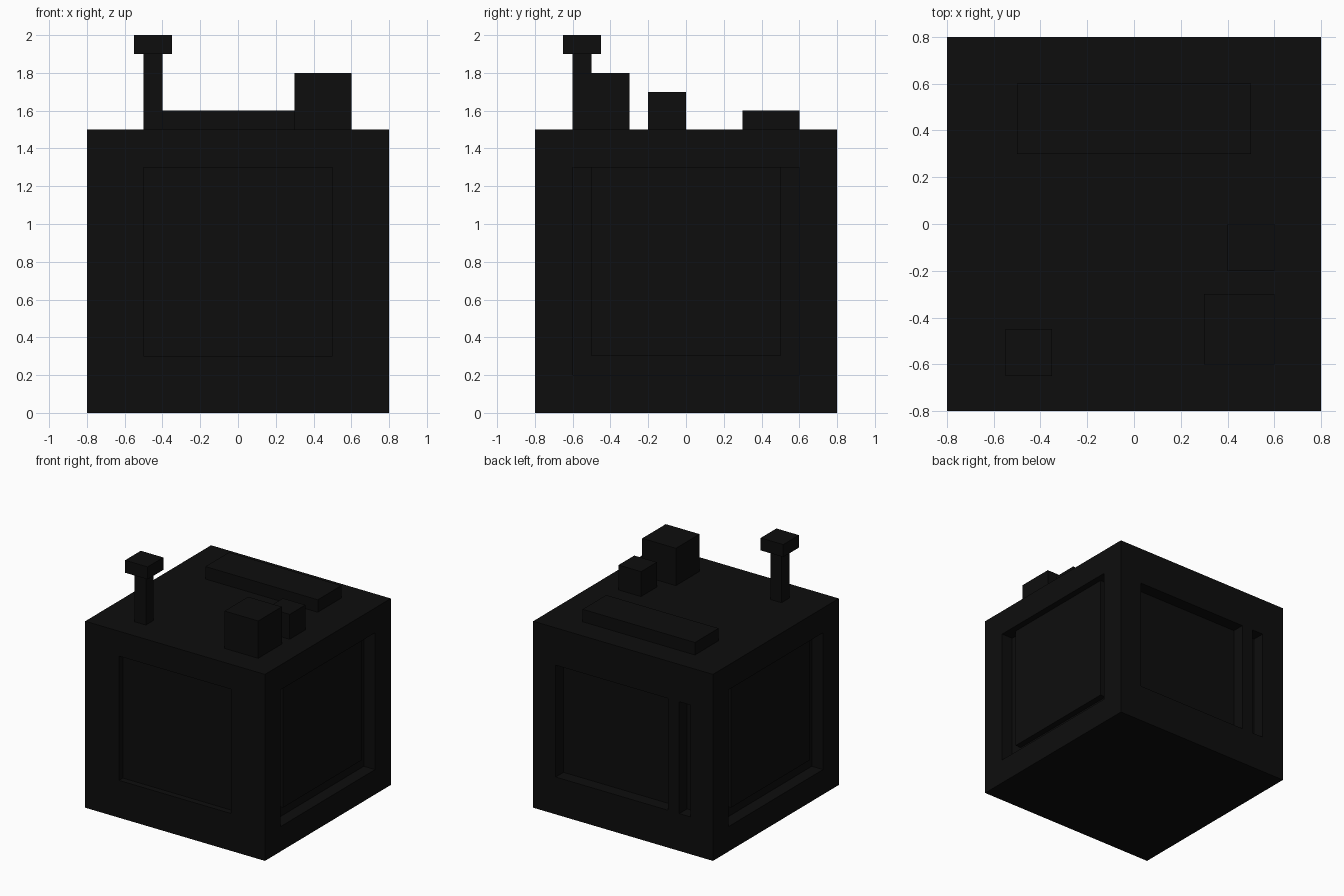
import bpy

# Remove the default cube
old = bpy.data.objects.get("Cube")
if old:
    bpy.data.objects.remove(old, do_unlink=True)

# One near-black finish for the whole model
COLOR = (0.004, 0.004, 0.004, 1.0)
black = bpy.data.materials.new("near_black")
black.use_nodes = True
black.diffuse_color = COLOR
bsdf = next(n for n in black.node_tree.nodes if n.type == "BSDF_PRINCIPLED")
bsdf.inputs["Base Color"].default_value = COLOR


def box(name, low, high):
    """Axis-aligned box between two opposite corners."""
    bpy.ops.mesh.primitive_cube_add(size=1)
    ob = bpy.context.object
    ob.name = ob.data.name = name
    for v in ob.data.vertices:
        v.co = [h if c > 0 else l for c, l, h in zip(v.co, low, high)]
    ob.data.materials.append(black)
    return ob


def cut(target, low, high):
    """Carve a box-shaped recess out of the target."""
    cutter = box("recess_cutter", low, high)
    cutter.hide_render = True
    mod = target.modifiers.new("recess", "BOOLEAN")
    mod.operation = "DIFFERENCE"
    mod.solver = "EXACT"
    mod.object = cutter
    bpy.context.view_layer.objects.active = target
    bpy.ops.object.modifier_apply(modifier=mod.name)
    bpy.data.objects.remove(cutter, do_unlink=True)


# Main cabinet
body = box("body", (-0.8, -0.8, 0), (0.8, 0.8, 1.5))

# Shallow front recess
cut(body, (-0.5, -0.9, 0.3), (0.5, -0.75, 1.3))

# Back: wide recess and a narrow slot beside it
cut(body, (-0.4, 0.7, 0.3), (0.6, 0.9, 1.2))
cut(body, (-0.6, 0.7, 0.3), (-0.5, 0.9, 1.2))

# Sides: deep recess holding a raised panel
for side, name in ((1, "left_panel"), (-1, "right_panel")):
    a, b = sorted((side * 0.7, side * 0.9))
    cut(body, (a, -0.6, 0.2), (b, 0.6, 1.3))
    a, b = sorted((side * 0.7, side * 0.75))
    box(name, (a, -0.5, 0.3), (b, 0.5, 1.3))

# Fittings on the roof
box("large_roof_box", (0.3, -0.6, 1.5), (0.6, -0.3, 1.8))
box("small_roof_box", (0.4, -0.2, 1.5), (0.6, 0, 1.7))
box("roof_slab", (-0.5, 0.3, 1.5), (0.5, 0.6, 1.6))
box("post", (-0.5, -0.6, 1.5), (-0.4, -0.5, 1.9))
box("post_cap", (-0.55, -0.65, 1.9), (-0.35, -0.45, 2.0))
